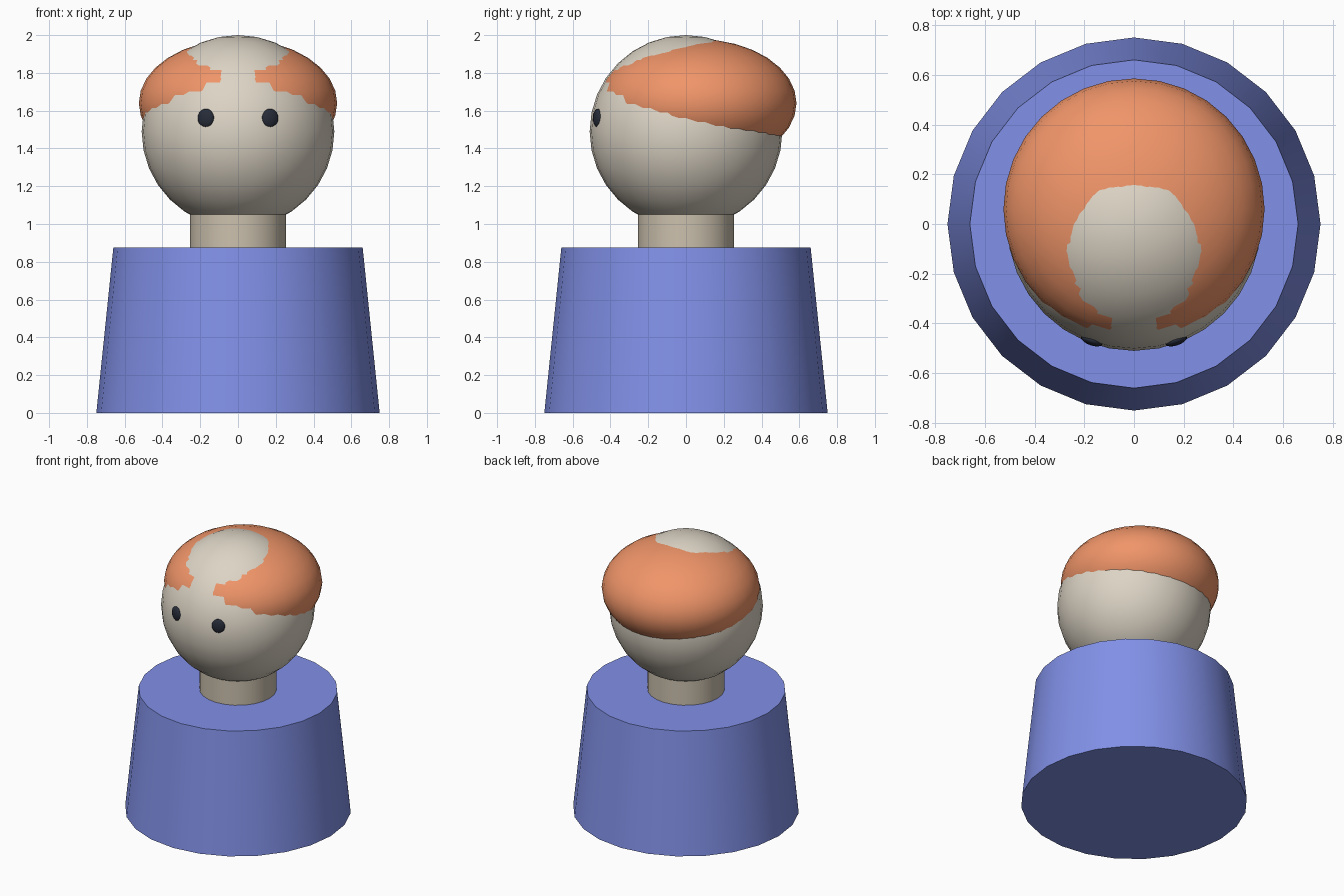
import bpy, math

if "Cube" in bpy.data.objects:
    bpy.data.objects.remove(bpy.data.objects["Cube"])


def material(name, rgb):
    m = bpy.data.materials.new(name)
    m.diffuse_color = (*rgb, 1)
    m.use_nodes = True
    m.node_tree.nodes["Principled BSDF"].inputs["Base Color"].default_value = m.diffuse_color
    return m


def finish(name, mat):
    ob = bpy.context.object
    ob.name = name
    ob.data.materials.append(mat)
    bpy.ops.object.shade_smooth_by_angle(angle=math.radians(40))
    return ob


def tapered(name, r1, r2, z1, z2, mat):
    bpy.ops.mesh.primitive_cone_add(vertices=24, radius1=r1, radius2=r2,
                                    depth=z2 - z1, location=(0, 0, (z1 + z2) / 2))
    return finish(name, mat)


def ellipsoid(name, centre, radii, mat, seg=32, rings=16, turn=0):
    bpy.ops.mesh.primitive_uv_sphere_add(segments=seg, ring_count=rings, radius=1,
                                         location=centre, rotation=(0, 0, turn))
    bpy.context.object.scale = radii
    bpy.ops.object.transform_apply(location=False, rotation=False, scale=True)
    return finish(name, mat)


blue = material("blue", (0.22, 0.28, 0.80))
skin = material("skin", (0.72, 0.66, 0.56))
tan = material("tan", (0.60, 0.53, 0.42))
orange = material("orange", (0.87, 0.30, 0.14))
dark = material("dark", (0.02, 0.025, 0.04))

# Tapered body and neck
tapered("body", 0.75, 0.66, 0, 0.875, blue)
tapered("neck", 0.255, 0.255, 0.80, 1.12, tan)

# Round head, with a squashed hair volume set slightly back
ellipsoid("head", (0, 0, 1.49), (0.51, 0.51, 0.51), skin)
ellipsoid("hair", (0, 0.06, 1.64), (0.525, 0.525, 0.339), orange)

# Eyes lie nearly flush with the face, turned to follow it
for side, label in ((-1, "left"), (1, "right")):
    ellipsoid("eye_" + label, (side * 0.17, -0.468, 1.56), (0.046, 0.02, 0.05),
              dark, 16, 10, side * math.radians(20))
